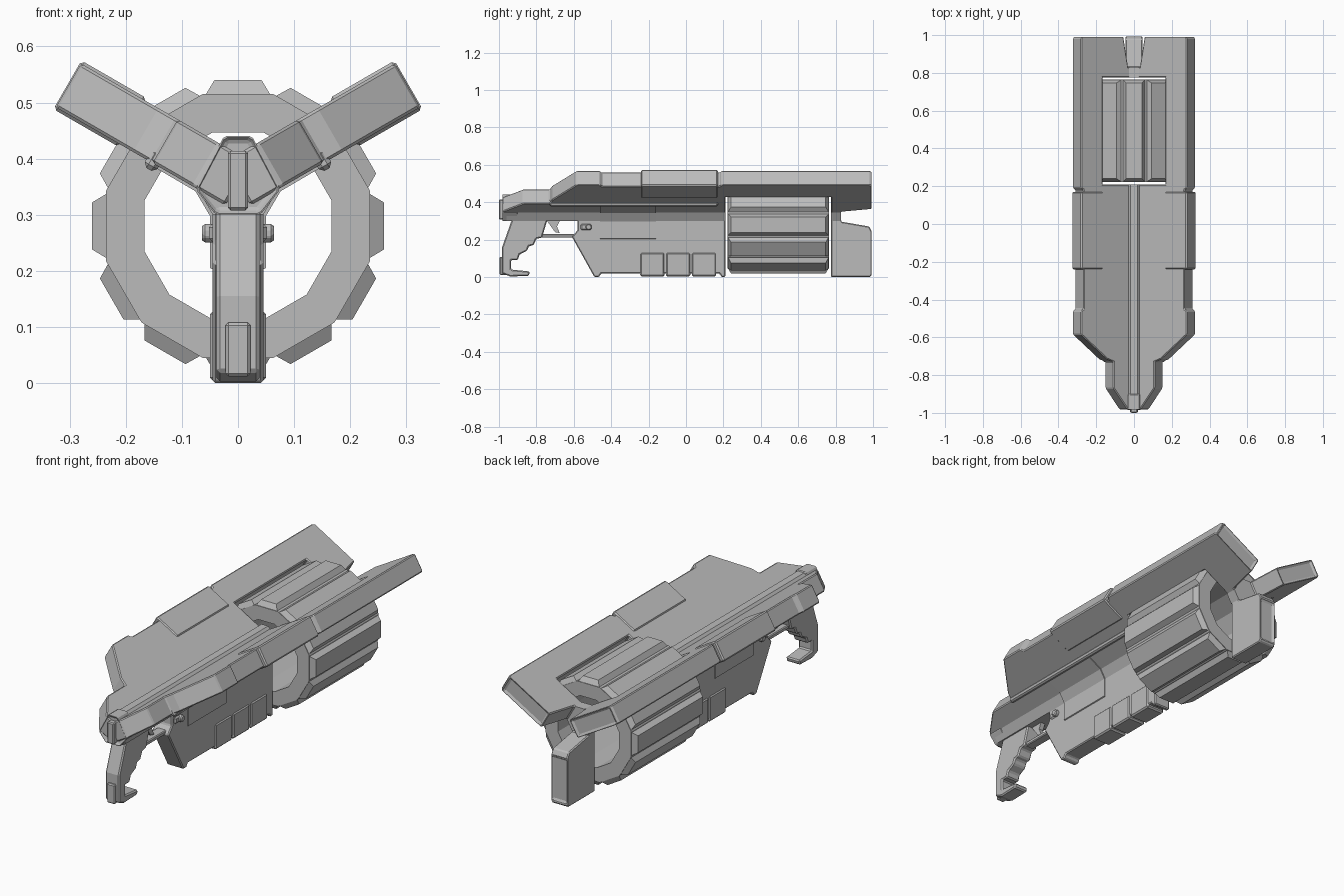
import bpy, bmesh, math
from mathutils import Matrix, Vector

if "Cube" in bpy.data.objects:
    bpy.data.objects.remove(bpy.data.objects["Cube"], do_unlink=True)

GREY = (0.5, 0.5, 0.5, 1)
metal = bpy.data.materials.new("plain_grey")
metal.use_nodes = True
metal.diffuse_color = GREY
metal.node_tree.nodes["Principled BSDF"].inputs["Base Color"].default_value = GREY

HUB = 0.356      # height of the axis where the three fins meet
FIN = 0.045      # half thickness of a fin
DRUM = 0.28      # height of the drum axis


def finish(name, bm, bevel=0.0):
    bmesh.ops.recalc_face_normals(bm, faces=bm.faces)
    mesh = bpy.data.meshes.new(name)
    bm.to_mesh(mesh)
    bm.free()
    mesh.materials.append(metal)
    obj = bpy.data.objects.new(name, mesh)
    bpy.context.collection.objects.link(obj)
    if bevel:
        mod = obj.modifiers.new("edge_bevel", "BEVEL")
        mod.width = bevel
        mod.segments = 1
        mod.limit_method = "ANGLE"
        mod.angle_limit = math.radians(35)
    return obj


def prism(name, pts, lo, hi, axis="X", bevel=0.0, turn=0, inset=None):
    """Extrude an outline: (y, z) points along X, or (x, z) points along Y."""
    bm = bmesh.new()
    place = (lambda p: (lo, p[0], p[1])) if axis == "X" else (lambda p: (p[0], lo, p[1]))
    face = bm.faces.new([bm.verts.new(place(p)) for p in pts])
    side = bmesh.ops.extrude_face_region(bm, geom=[face])
    shift = Vector((hi - lo, 0, 0)) if axis == "X" else Vector((0, hi - lo, 0))
    moved = [v for v in side["geom"] if isinstance(v, bmesh.types.BMVert)]
    bmesh.ops.translate(bm, vec=shift, verts=moved)
    bmesh.ops.recalc_face_normals(bm, faces=bm.faces)
    if inset:
        for f in [f for f in bm.faces if inset(f)]:
            bmesh.ops.inset_region(bm, faces=[f], thickness=0.011, depth=-0.012)
    if turn:
        centre = Matrix.Translation((0, 0, HUB))
        spin = Matrix.Rotation(math.radians(turn), 4, "Y")
        bmesh.ops.transform(bm, matrix=centre @ spin @ centre.inverted(), verts=bm.verts)
    return finish(name, bm, bevel)


def box(name, x, y, z, bevel=0.0, turn=0):
    pts = [(y[0], z[0]), (y[1], z[0]), (y[1], z[1]), (y[0], z[1])]
    return prism(name, pts, x[0], x[1], bevel=bevel, turn=turn)


def mirrored(half):
    """Close a half section across x = 0."""
    return half + [(-x, z) for x, z in reversed(half)]


def end_face(f):
    c = f.calc_center_median()
    return abs(f.normal.x) < 0.1 and f.normal.y > 0.9 and c.y > 0.97 and f.calc_area() > 0.01


# Upper wings: outline as (distance from hub, y)
wing = [(0, -0.98), (0.066, -0.98), (0.15, -0.87), (0.15, -0.73), (0.19, -0.715),
        (0.349, -0.585), (0.349, -0.46), (0.333, -0.45), (0.333, 0.18), (0.349, 0.19),
        (0.349, 0.98), (0.34, 0.995), (0.09, 0.995), (0.06, 0.83), (0, 0.83),
        (0, 0.775), (0.2165, 0.775), (0.2165, 0.21), (0, 0.21)]
outline = [(y, HUB - d) for d, y in wing]
for label, turn in (("left", -120), ("right", 120)):
    prism(label + "_wing", outline, -FIN, FIN, bevel=0.005, turn=turn, inset=end_face)
    box(label + "_wing_panel", (-0.05, 0.05), (-0.24, 0.17), (HUB - 0.351, HUB - 0.2165),
        bevel=0.006, turn=turn)
    # rail along the top side of the wing only
    side = 1 if turn > 0 else -1
    near, far = sorted((0.02 * side, 0.058 * side))
    box(label + "_wing_rail", (near, far), (-0.73, 0.17), (HUB - 0.163, HUB - 0.137),
        bevel=0.008, turn=turn)

# Lower fin, front and rear sections
prism("lower_fin", [(-0.58, HUB), (-0.58, 0.25), (-0.61, 0.215), (-0.49, 0), (-0.465, 0),
                    (-0.455, 0.018), (0.18, 0.018), (0.19, 0), (0.21, 0), (0.21, HUB)],
      -FIN, FIN, bevel=0.005)
prism("rear_fin", [(0.775, 0), (0.985, 0), (0.995, 0.015), (0.995, 0.24), (0.98, 0.27),
                   (0.83, 0.296), (0.83, HUB), (0.775, HUB)],
      -FIN, FIN, bevel=0.005, inset=end_face)
for i in range(3):
    start = -0.245 + i * 0.138
    box(f"lower_fin_plate_{i + 1}", (-0.05, 0.05), (start, start + 0.13), (0.003, 0.13), bevel=0.007)

# Hub that fills the corners between the fins
hub = mirrored([(0.026, 0.423), (0.071, 0.345), (0.045, 0.30)])
prism("hub_body", hub, -0.96, 0.21, "Y")
prism("rear_hub", hub, 0.775, 0.83, "Y")
prism("top_ridge", mirrored([(0.018, 0.436), (0.034, 0.42)]), -0.97, 0.21, "Y")

# Side panels follow the fin and the underside of the wing
panel = [(0.04, 0.2), (0.05, 0.205), (0.05, 0.298), (0.076, 0.342), (0.146, 0.383),
         (0.14, 0.393), (0.04, 0.35)]
for label, s in (("left", 1), ("right", -1)):
    prism(label + "_side_panel", [(x * s, z) for x, z in panel], -0.46, -0.16, "Y")

# Nose with a recessed front and a centre bar
prism("nose", mirrored([(0.025, 0.44), (0.075, 0.345), (0.04, 0.30)]), -0.985, -0.9, "Y",
      bevel=0.004, inset=lambda f: f.normal.y < -0.9)
box("nose_bar", (-0.018, 0.018), (-1.0, -0.95), (0.308, 0.414), bevel=0.005)

# Grip, trigger and guard
prism("grip", [(-0.93, 0.31), (-0.985, 0.155), (-0.985, 0.02), (-0.94, 0.003), (-0.84, 0.006),
               (-0.835, 0.03), (-0.935, 0.04), (-0.935, 0.09), (-0.9, 0.09), (-0.89, 0.12),
               (-0.85, 0.14), (-0.84, 0.165), (-0.815, 0.17), (-0.80, 0.205), (-0.77, 0.21),
               (-0.74, 0.31)], -0.038, 0.038, bevel=0.006)
box("grip_base_bar", (-0.022, 0.022), (-0.997, -0.95), (0.012, 0.108), bevel=0.005)
box("trigger_guard", (-0.025, 0.025), (-0.785, -0.59), (0.21, 0.23), bevel=0.004)
prism("trigger", [(-0.75, 0.31), (-0.67, 0.31), (-0.69, 0.27), (-0.675, 0.235), (-0.70, 0.24)],
      -0.012, 0.012)

# Pin through the fin above the trigger
box("pin_base", (-0.052, 0.052), (-0.565, -0.505), (0.25, 0.285), bevel=0.008)
pin = [(-0.52 + 0.018 * math.cos(a), 0.267 + 0.018 * math.sin(a))
       for a in (math.tau * i / 8 for i in range(8))]
prism("pin", pin, -0.064, 0.064, bevel=0.005)

# Hollow twelve-sided drum
bm = bmesh.new()
loops = []
for radius, y in ((0.235, 0.222), (0.235, 0.765), (0.167, 0.765), (0.167, 0.222)):
    r = radius / math.cos(math.pi / 12)
    angles = [math.tau * (i + 0.5) / 12 for i in range(12)]
    loops.append([bm.verts.new((r * math.cos(a), y, DRUM + r * math.sin(a))) for a in angles])
for k in range(4):
    a, b = loops[k], loops[(k + 1) % 4]
    for i in range(12):
        j = (i + 1) % 12
        bm.faces.new((a[i], a[j], b[j], b[i]))
finish("drum", bm)

# Tapered ribs, one on every side of the drum
bm = bmesh.new()
for i in range(12):
    spin = Matrix.Translation((0, 0, DRUM)) @ Matrix.Rotation(math.tau * i / 12, 4, "Y")
    rings = []
    for w, y0, y1, z in ((0.06, 0.222, 0.765, 0.23), (0.042, 0.24, 0.747, 0.26)):
        corners = ((-w, y0), (w, y0), (w, y1), (-w, y1))
        rings.append([bm.verts.new(spin @ Vector((x, y, z))) for x, y in corners])
    low, top = rings
    bm.faces.new(top)
    bm.faces.new(low[::-1])
    for k in range(4):
        n = (k + 1) % 4
        bm.faces.new((low[k], low[n], top[n], top[k]))
finish("drum_ribs", bm)
